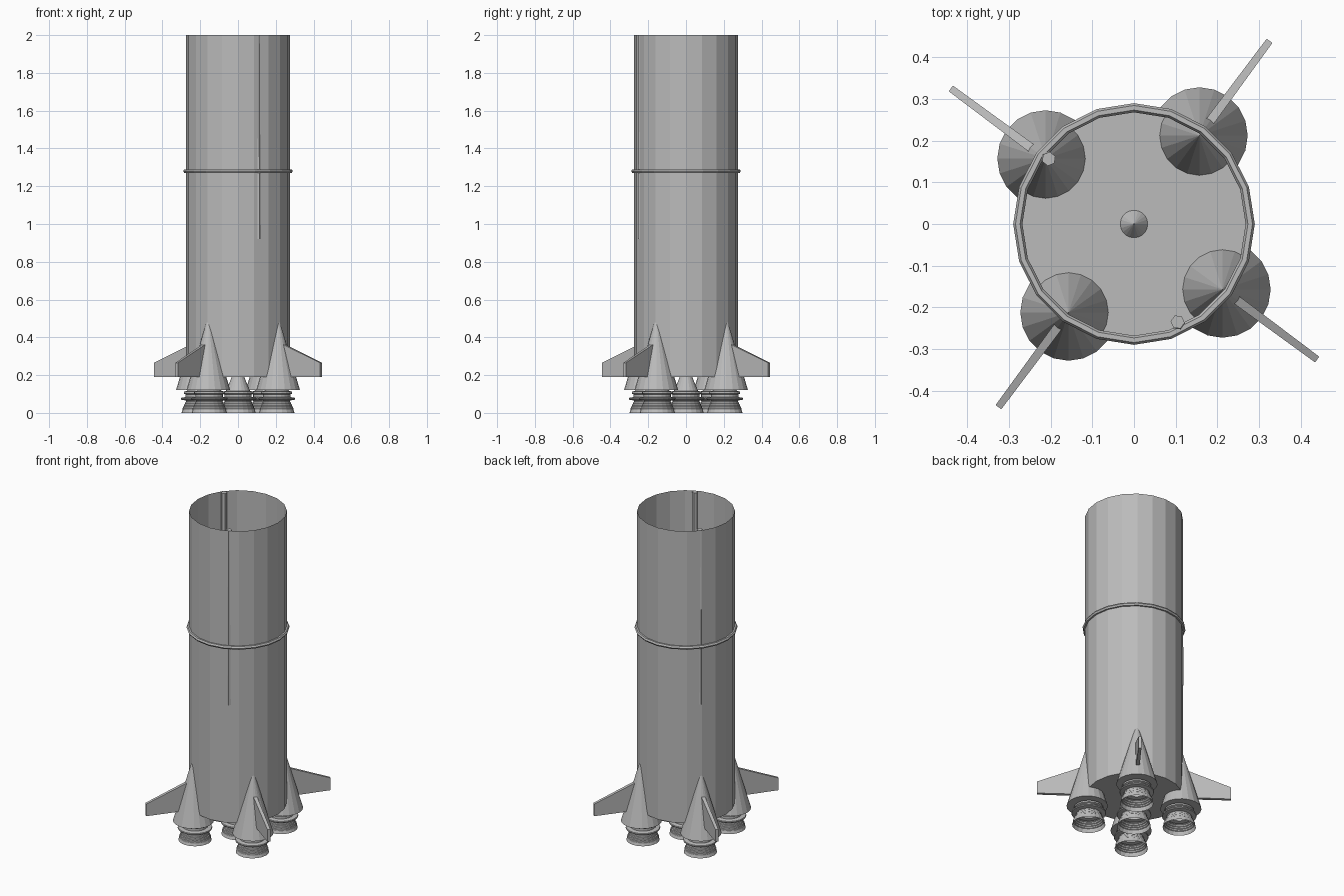
import bpy, bmesh, math
from mathutils import Vector, Matrix

if "Cube" in bpy.data.objects:
    bpy.data.objects.remove(bpy.data.objects["Cube"])

SIDES = 20
ANGLE = math.radians(53.5)      # direction of the first engine


def material(name, rgb):
    m = bpy.data.materials.new(name)
    m.diffuse_color = (*rgb, 1)
    m.use_nodes = True
    m.node_tree.nodes["Principled BSDF"].inputs["Base Color"].default_value = m.diffuse_color
    return m


grey = material("light_grey", (0.5, 0.5, 0.5))


def finish(name, bm, mat=grey, recalc=True):
    if recalc:
        bmesh.ops.recalc_face_normals(bm, faces=bm.faces)
    me = bpy.data.meshes.new(name)
    bm.to_mesh(me)
    bm.free()
    me.materials.append(mat)
    ob = bpy.data.objects.new(name, me)
    bpy.context.collection.objects.link(ob)
    return ob


def lathe(name, profile, centre=(0, 0), closed=False, cap_first=False):
    """Revolve (radius, z) points around a vertical axis."""
    bm = bmesh.new()
    rings = []
    for r, z in profile:
        rings.append([bm.verts.new((centre[0] + r * math.cos(math.tau * i / SIDES),
                                    centre[1] + r * math.sin(math.tau * i / SIDES), z))
                      for i in range(SIDES)])
    pairs = list(zip(rings, rings[1:]))
    if closed:
        pairs.append((rings[-1], rings[0]))
    for a, b in pairs:
        for i in range(SIDES):
            j = (i + 1) % SIDES
            bm.faces.new((a[i], a[j], b[j], b[i]))
    if cap_first:
        bm.faces.new(rings[0][::-1])
    bmesh.ops.remove_doubles(bm, verts=bm.verts, dist=1e-5)
    return finish(name, bm, recalc=closed)


def polar(r, a):
    return (r * math.cos(a), r * math.sin(a))


# Open-topped tank with a floor
lathe("tank_body", [(0.275, 0.19), (0.275, 2.0)], cap_first=True)

# Raised band around the tank
band = [(0.279 + 0.011 * math.cos(math.tau * k / 6),
         1.28 + 0.011 * math.sin(math.tau * k / 6)) for k in range(6)]
lathe("tank_band", band, closed=True)

# Engine bell: flared skirt with hoops, manifold ring, upper chamber
bell = [(0.094, 0.0), (0.089, 0.015)]
for k in range(4):
    z = 0.018 + k * 0.011
    r = 0.088 - k * 0.005
    bell += [(r + 0.002, z + 0.002), (r + 0.001, z + 0.006), (r - 0.003, z + 0.009)]
bell += [(0.072, 0.066), (0.096, 0.070), (0.098, 0.075), (0.096, 0.080),
         (0.072, 0.084), (0.072, 0.098), (0.082, 0.102), (0.082, 0.112),
         (0.064, 0.117), (0.052, 0.145), (0.033, 0.19), (0.0, 0.235)]
lathe("centre_engine", bell)

for n in range(4):
    a = ANGLE + n * math.pi / 2
    lathe(f"outer_engine_{n + 1}", bell, polar(0.255, a))

    # Conical fairing over the engine
    lathe(f"engine_fairing_{n + 1}", [(0.116, 0.12), (0.0, 0.515)],
          polar(0.264, a), cap_first=True)

    # Swept fin, slightly thinner at the tip
    bm = bmesh.new()
    outline = [(0.285, 0.19, 0.011), (0.547, 0.19, 0.0085),
               (0.547, 0.265, 0.0085), (0.285, 0.37, 0.011)]
    left = [bm.verts.new((r, t, z)) for r, z, t in outline]
    right = [bm.verts.new((r, -t, z)) for r, z, t in outline]
    bm.faces.new(left)
    bm.faces.new(right[::-1])
    for i in range(4):
        j = (i + 1) % 4
        bm.faces.new((left[i], right[i], right[j], left[j]))
    bmesh.ops.rotate(bm, verts=bm.verts, cent=(0, 0, 0),
                     matrix=Matrix.Rotation(a, 3, 'Z'))
    finish(f"fin_{n + 1}", bm)

# Slim conduits half sunk in the tank wall, leaning inward at the top
for n, deg in enumerate((-66, 142.6)):
    a = math.radians(deg)
    low, high = Vector((*polar(0.261, a), 0.92)), Vector((*polar(0.2575, a), 2.0))
    bm = bmesh.new()
    ends = [[bm.verts.new(c + Vector((*polar(0.017, a + math.tau * i / 6), 0)))
             for i in range(6)] for c in (low, high)]
    bm.faces.new(ends[0][::-1])
    bm.faces.new(ends[1])
    for i in range(6):
        j = (i + 1) % 6
        bm.faces.new((ends[0][i], ends[0][j], ends[1][j], ends[1][i]))
    finish(f"conduit_{n + 1}", bm)
